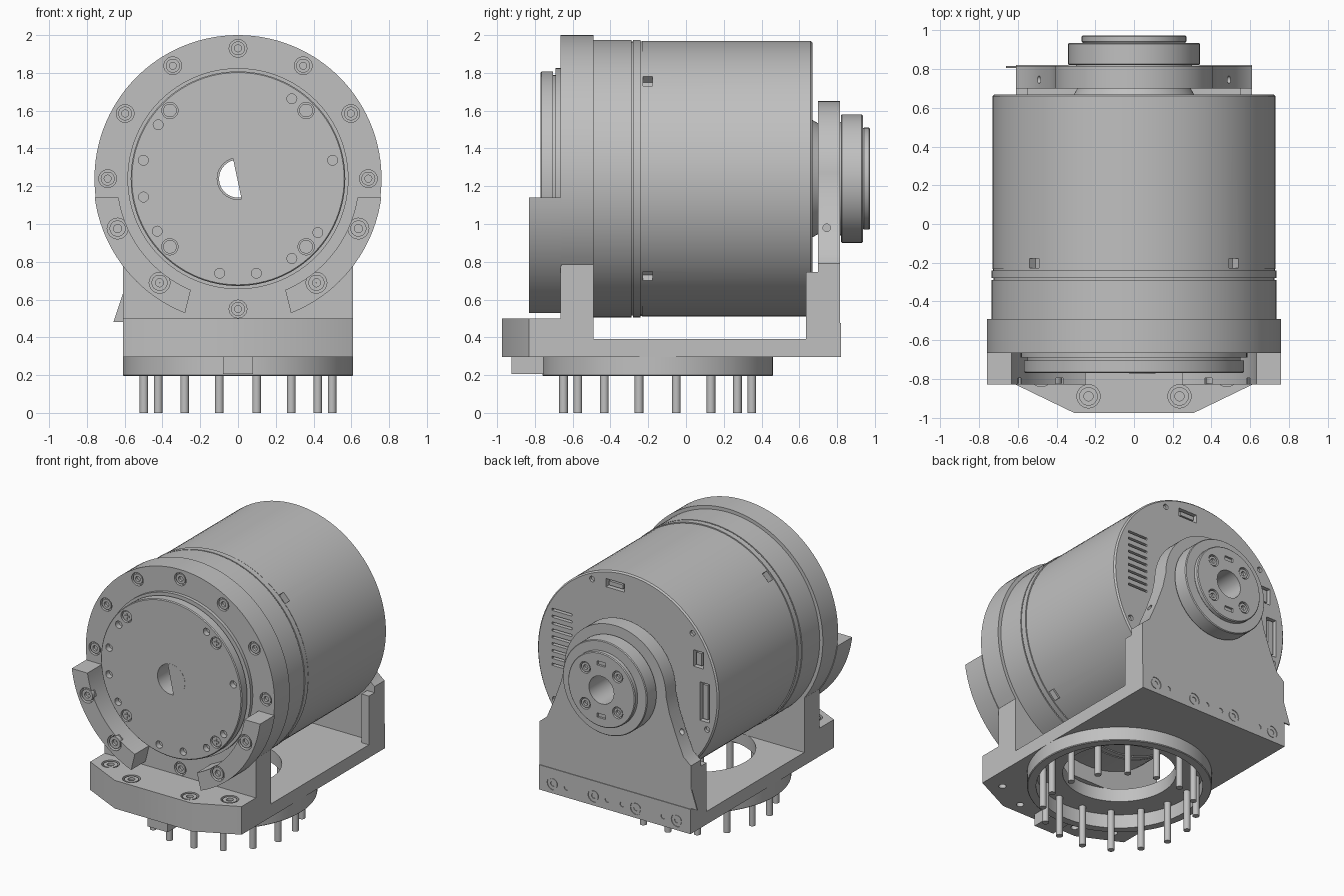
import bpy, bmesh
from math import sin, cos, radians, pi
from mathutils import Matrix, Vector

cube = bpy.data.objects.get("Cube")
if cube:
    bpy.data.objects.remove(cube, do_unlink=True)

grey = bpy.data.materials.new("machined_grey")
grey.use_nodes = True
grey.diffuse_color = (0.527, 0.527, 0.527, 1)
grey.node_tree.nodes["Principled BSDF"].inputs["Base Color"].default_value = grey.diffuse_color

AXIS_Z = 1.24      # height of the motor axis
RING_Y = -0.15     # centre of the mounting ring
TURN = {"X": Matrix.Rotation(pi / 2, 4, "Y"),
        "Y": Matrix.Rotation(-pi / 2, 4, "X"),
        "Z": Matrix.Identity(4)}


def finish(name, bm):
    bmesh.ops.recalc_face_normals(bm, faces=bm.faces)
    mesh = bpy.data.meshes.new(name)
    bm.to_mesh(mesh)
    bm.free()
    mesh.materials.append(grey)
    ob = bpy.data.objects.new(name, mesh)
    bpy.context.collection.objects.link(ob)
    return ob


def lathe(name, profile, axis="Y", centre=(0, 0, AXIS_Z), seg=96):
    """Turn a closed (radius, position) profile about an axis."""
    bm = bmesh.new()
    turn = Matrix.Translation(centre) @ TURN[axis]
    rings = [[bm.verts.new(turn @ Vector((r * cos(2 * pi * i / seg), r * sin(2 * pi * i / seg), t)))
              for i in range(seg)] for r, t in profile]
    for a, b in zip(rings, rings[1:] + rings[:1]):
        for i in range(seg):
            j = (i + 1) % seg
            bm.faces.new((a[i], a[j], b[j], b[i]))
    return finish(name, bm)


def prism(name, outline, axis, start, end):
    """Extrude an (x, z) outline along Y or an (x, y) outline along Z."""
    bm = bmesh.new()
    place = (lambda p, t: (p[0], t, p[1])) if axis == "Y" else (lambda p, t: (p[0], p[1], t))
    face = bm.faces.new([bm.verts.new(place(p, start)) for p in outline])
    side = bmesh.ops.extrude_face_region(bm, geom=[face])["geom"]
    move = (0, end - start, 0) if axis == "Y" else (0, 0, end - start)
    bmesh.ops.translate(bm, vec=move, verts=[v for v in side if isinstance(v, bmesh.types.BMVert)])
    return finish(name, bm)


def rod(bm, loc, r, h, axis="Y", seg=24):
    bmesh.ops.create_cone(bm, cap_ends=True, segments=seg, radius1=r, radius2=r, depth=h,
                          matrix=Matrix.Translation(loc) @ TURN[axis])


def box(bm, loc, size, tilt=0):
    bmesh.ops.create_cube(bm, size=1, matrix=Matrix.Translation(loc)
                          @ Matrix.Rotation(tilt, 4, "Y") @ Matrix.Diagonal((*size, 1)))


def block(name, loc, size):
    bm = bmesh.new()
    box(bm, loc, size)
    return finish(name, bm)


def cut(ob, bm):
    """Subtract a cutter mesh; keep the part whole if nothing would be left of it."""
    cutter = finish("cutter", bm)
    cutter.hide_render = True
    whole = ob.data.copy()
    mod = ob.modifiers.new("cut", "BOOLEAN")
    mod.operation, mod.solver, mod.object = "DIFFERENCE", "EXACT", cutter
    bpy.context.view_layer.objects.active = ob
    bpy.ops.object.modifier_apply(modifier=mod.name)
    if len(ob.data.polygons) < len(whole.polygons) // 2:
        ob.data = whole
    bpy.data.objects.remove(cutter, do_unlink=True)


def polar(r, deg):
    return r * cos(radians(deg)), AXIS_Z + r * sin(radians(deg))


def arc(r, a, b, n=40):
    return [polar(r, a + (b - a) * i / n) for i in range(n + 1)]


def bolt(loc, r, axis="Y", out=-1, h=0.03):
    """Socket head bolt whose face looks along out."""
    s = r * 0.5
    lathe("bolt", [(0.001, -out * h), (r, -out * h), (r, 0), (s, 0), (s, -out * h * .6),
                   (0.001, -out * h * .6)], axis, loc, 18)


# front output disc with its screws
disc = lathe("output_disc", [
    (.11, -.77), (.562, -.77), (.568, -.764), (.568, -.705), (.55, -.705), (.55, -.69),
    (.585, -.69), (.585, -.655), (.5, -.655), (.5, -.51), (.11, -.51)])
disc_screws = [polar(.51, a) for a in (45, 135, 225, 315)]
bm = bmesh.new()
for a in (11, 56, 146, 169, 191, 213, 259, 281, 304, 326):
    x, z = polar(.51, a)
    rod(bm, (x, -.77, z), .026, .08)
for x, z in disc_screws:
    rod(bm, (x, -.77, z), .043, .04)
cut(disc, bm)
for x, z in disc_screws:
    lathe("cross_screw", [(.001, -.762), (.036, -.762), (.036, -.74), (.001, -.74)], "Y", (x, 0, z), 18)
    block("cross_slot", (x, -.764, z), (.04, .006, .01))
    block("cross_slot", (x, -.764, z), (.01, .006, .04))
prism("bore_cover", arc(.112, 104, -80, 24), "Y", -.771, -.765)

# motor body with collar, grooves and rear boss
body = lathe("motor_body", [
    (.11, -.52), (.735, -.52), (.735, -.288), (.725, -.288), (.725, -.28), (.735, -.28),
    (.735, -.24), (.727, -.24), (.727, -.232), (.73, -.232), (.73, .66), (.72, .67),
    (.31, .67), (.29, .705), (.11, .705)])
bm = bmesh.new()
for a in (45, 135, 225, 315):                       # side notches
    x, z = polar(.72, a)
    box(bm, (x, -.202, z), (.07, .05, .07), radians(-a))
cut(body, bm)
bm = bmesh.new()
for i in range(9):                                  # cooling slots
    box(bm, (.53, .67, 1.15 + i * .05), (.16, .06, .016))
cut(body, bm)
bm = bmesh.new()
sockets = (((.1, .67, 1.86), (.15, .08, .06)), ((-.57, .67, 1.5), (.08, .08, .12)),
           ((-.62, .67, 1.2), (.08, .08, .28)))
for loc, size in sockets:
    box(bm, loc, size)
for a in (65, 140, 200, 330):
    x, z = polar(.68, a)
    rod(bm, (x, .67, z), .02, .04)
cut(body, bm)
for (x, y, z), (w, d, h) in sockets:
    block("connector_core", (x, .645, z), (w - .04, .035, h - .03))

# front flange standing on its pedestal
flange = prism("front_flange", arc(.76, -36.6, 216.6, 80) + [(-.61, .39), (.61, .39)], "Y", -.665, -.49)
bolt_angles = (90, 60, 30, 0, 120, 150, 180, 270)
bm = bmesh.new()
rod(bm, (0, -.58, AXIS_Z), .52, .4, seg=96)
for a in bolt_angles:
    x, z = polar(.69, a)
    rod(bm, (x, -.665, z), .047, .05)
cut(flange, bm)
for a in bolt_angles:
    x, z = polar(.69, a)
    bolt((x, -.66, z), .037)

# curved clamps on the flange
for s in (1, -1):
    outline = arc(.765, -7.5, -68.5, 24) + arc(.64, -67, -9, 24)
    clamp = prism("curved_clamp", [(s * x, z) for x, z in outline], "Y", -.83, -.66)
    spots = [(s * x, z) for x, z in (polar(.69, -22.5), polar(.69, -53))]
    bm = bmesh.new()
    for x, z in spots:
        rod(bm, (x, -.83, z), .055, .07)
    cut(clamp, bm)
    for x, z in spots:
        bolt((x, -.825, z), .043)

# front foot and base plate
nose = [(-.61, -.83), (-.31, -.975), (.31, -.975), (.61, -.83)]
foot = prism("front_foot", nose + [(.61, -.6), (-.61, -.6)], "Z", .388, .5)
foot_bolts = [(s * x, y) for s in (1, -1) for x, y in ((.235, -.89), (.48, -.78))]
bm = bmesh.new()
for x, y in foot_bolts:
    rod(bm, (x, y, .5), .06, .05, "Z")
cut(foot, bm)
for x, y in foot_bolts:
    bolt((x, y, .497), .048, "Z", 1)
base = prism("base_plate", nose + [(.61, .70), (-.61, .70)], "Z", .295, .39)
bm = bmesh.new()
rod(bm, (0, RING_Y, .34), .375, .3, "Z", 72)
for x, y in foot_bolts:
    rod(bm, (x, y, .295), .025, .06, "Z")
cut(base, bm)

# mounting ring with pins and key tab
lathe("mounting_ring", [(.55, .195), (.605, .195), (.61, .2), (.61, .297), (.55, .297)],
      "Z", (0, RING_Y, 0))
block("key_tab", (0, -.83, .252), (.16, .19, .09))
for i in range(16):
    a = radians(11.25 + 22.5 * i)
    bm = bmesh.new()
    rod(bm, (.508 * cos(a), RING_Y + .508 * sin(a), .15), .023, .3, "Z", 16)
    finish("pin", bm)

# rear bracket with rounded head, side cheeks and bolt strip
flank = [(.61, .295), (.61, .79), (.55, .84), (.49, .98), (.435, 1.13)]
bracket = prism("rear_bracket", flank + arc(.41, 0, 180)
                + [(-x, z) for x, z in reversed(flank)], "Y", .70, .815)
bm = bmesh.new()
rod(bm, (0, .75, AXIS_Z), .2, .3, seg=48)
for s in (1, -1):
    rod(bm, (s * .49, .745, .98), .02, .12, "X", 16)
cut(bracket, bm)
strip = block("bolt_strip", (0, .812, .385), (1.22, .016, .18))
bm = bmesh.new()
for x in (-.5, -.17, .17, .5):
    rod(bm, (x, .81, .365), .045, .05)
for x in (-.39, -.06, .06, .39):
    rod(bm, (x, .81, .365), .018, .05, seg=12)
cut(strip, bm)
for x in (-.5, -.17, .17, .5):
    bolt((x, .819, .365), .036, out=1, h=.02)
for s in (1, -1):
    block("bracket_cheek", (s * .58, .67, .565), (.06, .07, .36))
prism("bracket_fin", [(-.6, .66), (-.66, .48), (-.6, .48)], "Y", .805, .815)

# rear hub
hub = lathe("rear_hub", [(.1, .70), (.3, .70), (.3, .82), (.335, .82), (.34, .826), (.34, .93),
                         (.335, .936), (.265, .936), (.27, .942), (.27, .968), (.264, .974), (.1, .974)])
hub_bolts = [polar(.185, a) for a in (45, 135, 225, 315)]
bm = bmesh.new()
for x, z in hub_bolts:
    rod(bm, (x, .974, z), .042, .06)
for a in (90, 270):
    x, z = polar(.19, a)
    box(bm, (x, .974, z), (.07, .03, .03))
cut(hub, bm)
for x, z in hub_bolts:
    bolt((x, .968, z), .034, out=1)

# smooth round surfaces, crisp edges
for ob in bpy.context.scene.objects:
    ob.select_set(ob.type == "MESH")
bpy.context.view_layer.objects.active = body
bpy.ops.object.shade_smooth_by_angle(angle=radians(30))
